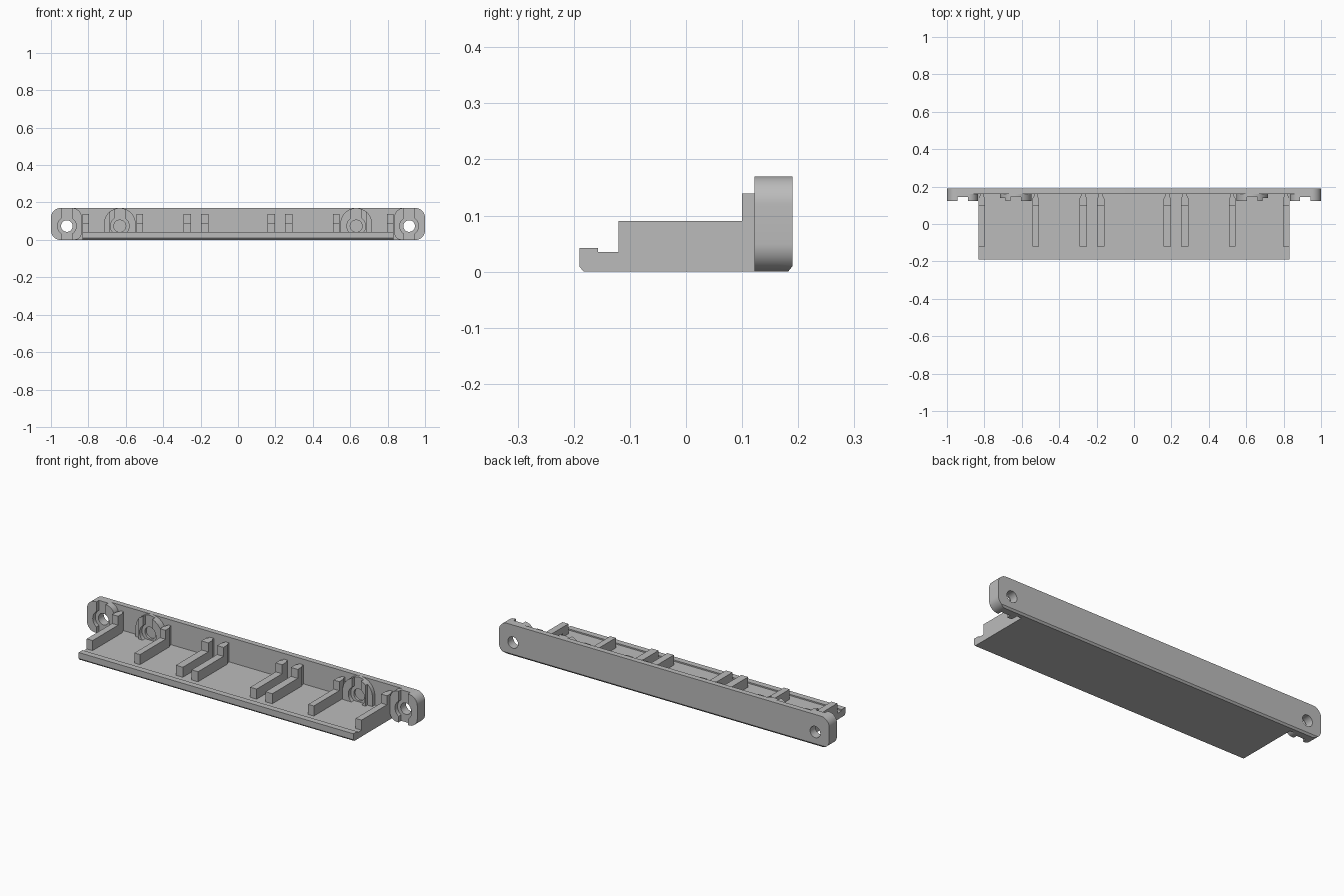
import bpy, bmesh, math
from mathutils import Vector

cube = bpy.data.objects.get("Cube")
if cube:
    bpy.data.objects.remove(cube, do_unlink=True)

grey = bpy.data.materials.new("light grey plastic")
grey.use_nodes = True
grey.diffuse_color = (0.5, 0.5, 0.5, 1)
grey.node_tree.nodes["Principled BSDF"].inputs["Base Color"].default_value = (0.5, 0.5, 0.5, 1)


def prism(name, profile, axis, start, end):
    """Extrude a closed 2D profile along x (profile is y,z), y (x,z) or z (x,y)."""
    bm = bmesh.new()
    place = {"x": lambda p: (start, p[0], p[1]),
             "y": lambda p: (p[0], start, p[1]),
             "z": lambda p: (p[0], p[1], start)}[axis]
    face = bm.faces.new([bm.verts.new(place(p)) for p in profile])
    shift = Vector([(end - start) * (axis == a) for a in "xyz"])
    new = bmesh.ops.extrude_face_region(bm, geom=[face])["geom"]
    bmesh.ops.translate(bm, vec=shift, verts=[v for v in new if isinstance(v, bmesh.types.BMVert)])
    bmesh.ops.recalc_face_normals(bm, faces=bm.faces)
    mesh = bpy.data.meshes.new(name)
    bm.to_mesh(mesh)
    bm.free()
    mesh.materials.append(grey)
    obj = bpy.data.objects.new(name, mesh)
    bpy.context.collection.objects.link(obj)
    return obj


def arc(cx, cz, r, a0, a1, n=10):
    angles = [math.radians(a0 + (a1 - a0) * i / n) for i in range(n + 1)]
    return [(cx + r * math.cos(a), cz + r * math.sin(a)) for a in angles]


def circle(cx, cz, r):
    return arc(cx, cz, r, 0, 360, 40)[:-1]


def box(x0, x1, z0, z1):
    return [(x0, z0), (x1, z0), (x1, z1), (x0, z1)]


def activate(obj):
    bpy.ops.object.select_all(action="DESELECT")
    obj.select_set(True)
    bpy.context.view_layer.objects.active = obj


def cut(obj, profile, axis, start, end):
    cutter = prism("cutter", profile, axis, start, end)
    activate(obj)
    mod = obj.modifiers.new("cut", "BOOLEAN")
    mod.operation, mod.solver, mod.object = "DIFFERENCE", "EXACT", cutter
    bpy.ops.object.modifier_apply(modifier=mod.name)
    bpy.data.objects.remove(cutter, do_unlink=True)


def smooth(obj):
    activate(obj)
    bpy.ops.object.shade_smooth_by_angle(angle=math.radians(30))


TOP, BACK, INNER, BOSS = 0.17, 0.19, 0.16, 0.122
HOLE_X, HOLE_Z, PEG_X = 0.915, 0.074, 0.632
R = 0.05

# Long rounded back panel with a chamfered lower back edge
outline = (arc(1 - R, TOP - R, R, 0, 90) + arc(R - 1, TOP - R, R, 90, 180)
           + arc(R - 1, R, R, 180, 270) + arc(1 - R, R, R, 270, 360))
panel = prism("back_panel", outline, "y", INNER, BACK)
for s in (-1, 1):
    cut(panel, circle(s * HOLE_X, HOLE_Z, 0.031), "y", 0.1, 0.3)
cut(panel, [(BACK - 0.009, -0.001), (BACK + 0.01, -0.001), (BACK + 0.01, 0.01), (BACK, 0.01)],
    "x", -1.1, 1.1)
smooth(panel)

# Floor tray with raised front lip and chamfered front edge
prism("floor_tray", [(-0.182, 0), (0.165, 0), (0.165, 0.035), (-0.157, 0.035),
                     (-0.157, 0.042), (-BACK, 0.042), (-BACK, 0.009)], "x", -0.832, 0.832)

for s, side in ((-1, "right"), (1, "left")):
    # Screw bosses at the panel ends, slotted above and below a counterbore
    c = s * HOLE_X
    shape = (arc(0.95, TOP - R, R, 0, 90) + arc(0.885, TOP - R, R, 90, 180)
             + arc(0.875, 0.04, 0.04, 180, 270) + arc(0.95, R, R, 270, 360))
    boss = prism(side + "_screw_boss", [(s * x, z) for x, z in shape], "y", BOSS, INNER + 0.002)
    cut(boss, circle(c, HOLE_Z, 0.031), "y", 0.1, 0.2)
    cut(boss, circle(c, HOLE_Z, 0.05), "y", 0.1, 0.144)
    cut(boss, box(c - 0.028, c + 0.028, -0.1, 0.3), "y", 0.1, 0.144)
    smooth(boss)

    # Arched blind bosses on the panel face
    p = s * PEG_X
    arch = arc(p, TOP - 0.085, 0.085, 0, 180, 24) + [(p - 0.085, 0.03), (p + 0.085, 0.03)]
    peg = prism(side + "_blind_boss", arch, "y", BOSS, INNER + 0.002)
    cut(peg, circle(p, HOLE_Z, 0.05), "y", 0.1, 0.144)
    cut(peg, circle(p, HOLE_Z, 0.032), "y", 0.1, 0.156)
    cut(peg, box(p - 0.028, p + 0.028, HOLE_Z, 0.3), "y", 0.1, 0.144)
    outer = p - s * 0.085
    inner_edge = p + s * 0.085
    cut(peg, box(min(inner_edge, inner_edge - s * 0.03), max(inner_edge, inner_edge - s * 0.03),
                 0, 0.3), "y", 0.1, 0.138)
    smooth(peg)

    # Ribs with a taller post at the back, waisted where they meet the panel
    ribs = ((0.158, 0.197), (0.25, 0.292), (0.509, 0.543), (0.796, 0.832))
    for i, (a, b) in enumerate(ribs, 1):
        prism(f"{side}_rib_{i}", box(s * a, s * b, 0.03, 0.09), "y", -0.12, 0.125)
        waist = 0.008
        plan = [(a, 0.1), (b, 0.1), (b, 0.135), (b - waist, 0.15), (b - waist, 0.162),
                (a + waist, 0.162), (a + waist, 0.15), (a, 0.135)]
        prism(f"{side}_post_{i}", [(s * x, y) for x, y in plan], "z", 0.03, 0.139)
